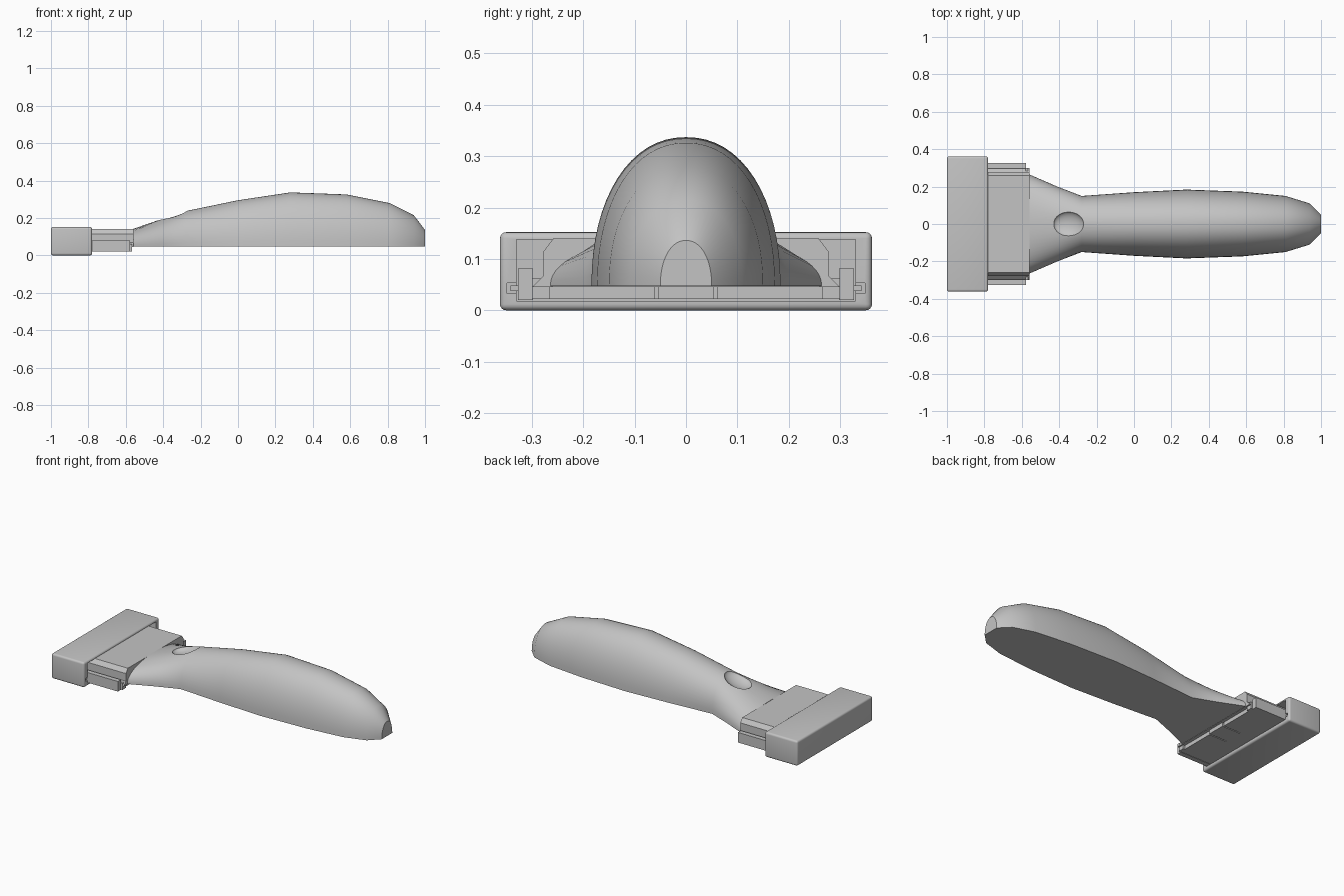
import bpy, bmesh, math

if "Cube" in bpy.data.objects:
    bpy.data.objects.remove(bpy.data.objects["Cube"])

grey = bpy.data.materials.new("light grey plastic")
grey.use_nodes = True
grey.diffuse_color = (0.55, 0.55, 0.55, 1)
grey.node_tree.nodes["Principled BSDF"].inputs["Base Color"].default_value = (0.55, 0.55, 0.55, 1)


def finish(name, bm):
    bmesh.ops.recalc_face_normals(bm, faces=bm.faces)
    mesh = bpy.data.meshes.new(name)
    bm.to_mesh(mesh)
    bm.free()
    mesh.materials.append(grey)
    ob = bpy.data.objects.new(name, mesh)
    bpy.context.collection.objects.link(ob)
    return ob


def loft(name, rings):
    bm = bmesh.new()
    loops = [[bm.verts.new(p) for p in ring] for ring in rings]
    n = len(loops[0])
    for a, b in zip(loops, loops[1:]):
        for i in range(n):
            j = (i + 1) % n
            bm.faces.new((a[i], a[j], b[j], b[i]))
    bm.faces.new(loops[0])
    bm.faces.new(loops[-1])
    return finish(name, bm)


def extrude_x(name, profile, x0, x1):
    return loft(name, [[(x, y, z) for y, z in profile] for x in (x0, x1)])


def box(name, x0, x1, y0, y1, z0, z1):
    return extrude_x(name, [(y0, z0), (y1, z0), (y1, z1), (y0, z1)], x0, x1)


def cut(ob, cutter):
    mod = ob.modifiers.new("cut", 'BOOLEAN')
    mod.operation = 'DIFFERENCE'
    mod.solver = 'EXACT'
    mod.object = cutter
    bpy.context.view_layer.objects.active = ob
    bpy.ops.object.modifier_apply(modifier=mod.name)
    bpy.data.objects.remove(cutter)


def smooth(ob, angle):
    bpy.ops.object.select_all(action='DESELECT')
    ob.select_set(True)
    bpy.context.view_layer.objects.active = ob
    bpy.ops.object.shade_smooth_by_angle(angle=math.radians(angle))


# Handle: domed sections lofted along x (x, half width, top height)
BASE, STEPS = 0.047, 32
sections = [(-0.56, 0.265, 0.142), (-0.41, 0.2, 0.194), (-0.28, 0.15, 0.237),
            (0, 0.17, 0.295), (0.28, 0.184, 0.337), (0.58, 0.173, 0.326),
            (0.81, 0.15, 0.28), (0.94, 0.11, 0.215), (1.0, 0.05, 0.136)]


def dome(x, half, top, power=2 / 2.15):
    ring = []
    for i in range(STEPS + 1):
        a = math.pi * i / STEPS
        c, s = math.cos(a), max(0, math.sin(a))
        ring.append((x, math.copysign(half * abs(c) ** power, c),
                     BASE + (top - BASE) * s ** power))
    return ring


handle = loft("handle", [dome(*s) for s in sections])

# Thumb dent in the neck, tilted with the slope
bm = bmesh.new()
bmesh.ops.create_uvsphere(bm, u_segments=40, v_segments=24, radius=1)
bmesh.ops.scale(bm, vec=(0.085, 0.068, 0.035), verts=bm.verts)
dent = finish("dent_cutter", bm)
dent.location = (-0.35, 0, 0.218)
dent.rotation_euler.y = -0.34
dent.hide_render = True
bpy.context.view_layer.update()
cut(handle, dent)
smooth(handle, 35)

# Head: rounded hollow block, open towards the handle
head = box("head", -1, -0.78, -0.362, 0.362, 0, 0.152)
bevel = head.modifiers.new("round", 'BEVEL')
bevel.width, bevel.segments = 0.012, 4
bpy.context.view_layer.objects.active = head
bpy.ops.object.modifier_apply(modifier="round")
cut(head, box("cavity_cutter", -0.96, -0.7, -0.33, 0.33, 0.018, 0.138))
cut(head, box("slot_cutter", -0.9, -0.7, -0.348, 0.348, 0.033, 0.053))
smooth(head, 35)

# Neck block joining handle and head, with chamfered shoulders
half = [(0.3, 0.045), (0.277, 0.068), (0.277, 0.115), (0.258, 0.14)]
extrude_x("neck_block", half + [(-y, z) for y, z in reversed(half)], -0.94, -0.558)

# Side rails, latch tabs and small stops
for side, s in (("left", 1), ("right", -1)):
    def pair(name, x0, x1, y0, y1, z0, z1):
        box(side + "_" + name, x0, x1, *sorted((s * y0, s * y1)), z0, z1)
    pair("rail", -0.94, -0.577, 0.298, 0.327, 0.02, 0.081)
    pair("latch_tab", -0.88, -0.785, 0.325, 0.342, 0.038, 0.048)
    pair("stop", -0.58, -0.566, 0.265, 0.3, 0.022, 0.062)
    pair("base_plate", -0.94, -0.577, 0.06, 0.3, 0.022, 0.046)

# Springy tongue between thin slits, tied in at the head end
box("tongue_root", -0.94, -0.69, -0.06, 0.06, 0.022, 0.046)
box("tongue", -0.69, -0.572, -0.054, 0.054, 0.022, 0.046)
